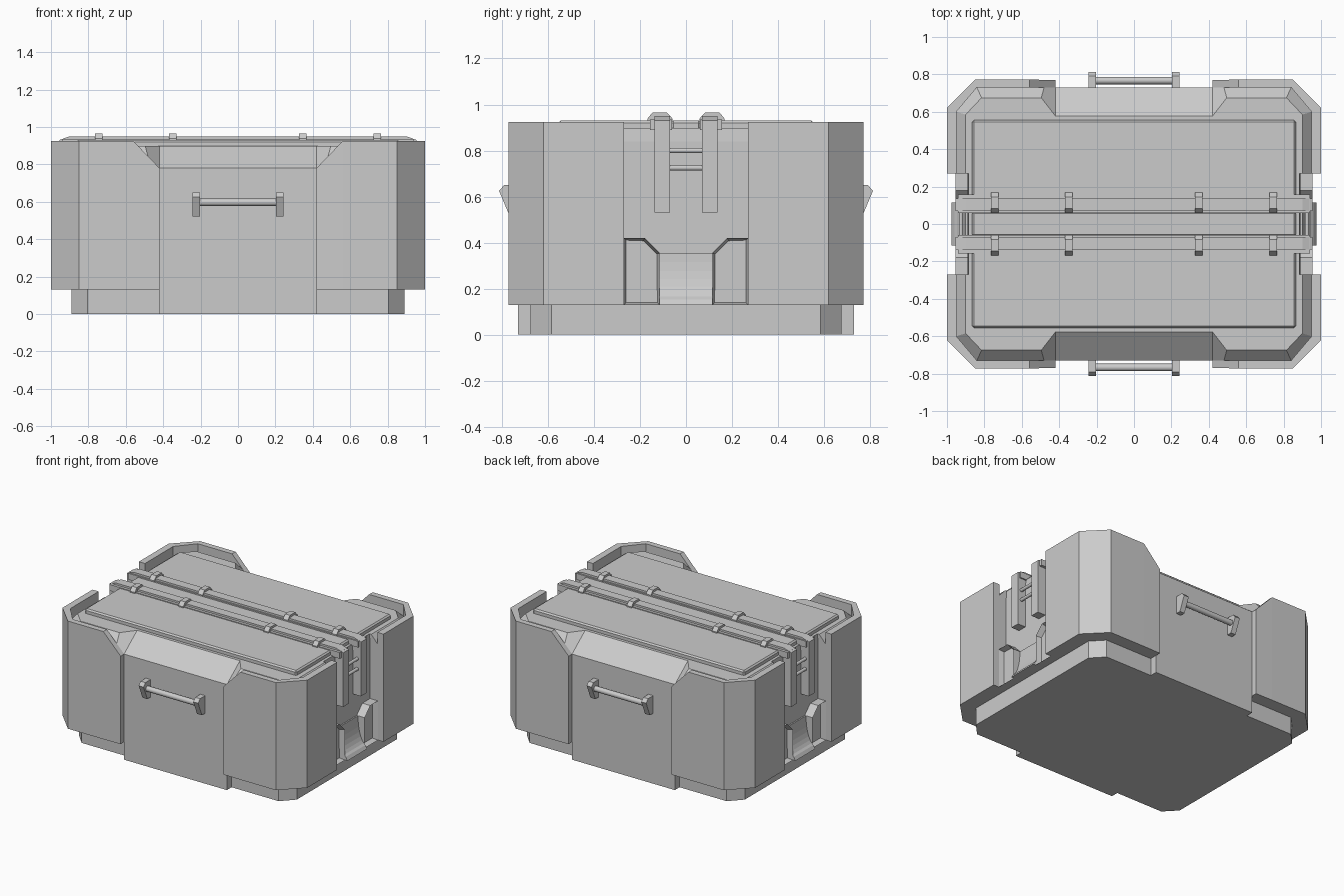
import bpy, bmesh, math
from mathutils import Vector

if "Cube" in bpy.data.objects:
    bpy.data.objects.remove(bpy.data.objects["Cube"])


def loft(name, rings, inset=None, closed=True):
    """Solid skinned through equal-length rings of 3D points, capped at both ends."""
    bm = bmesh.new()
    vs = [[bm.verts.new(p) for p in r] for r in rings]
    n = len(rings[0])
    for a, b in zip(vs, vs[1:]):
        for i in range(n):
            j = (i + 1) % n
            bm.faces.new((a[i], a[j], b[j], b[i]))
    bm.faces.new(vs[0][::-1])
    end = bm.faces.new(vs[-1])
    bmesh.ops.recalc_face_normals(bm, faces=bm.faces)
    if inset:
        bmesh.ops.inset_region(bm, faces=[end], thickness=inset[0], depth=0)
        bmesh.ops.translate(bm, verts=end.verts, vec=inset[1])
    me = bpy.data.meshes.new(name)
    bm.to_mesh(me)
    bm.free()
    ob = bpy.data.objects.new(name, me)
    bpy.context.collection.objects.link(ob)
    return ob


def prism(name, pts, axis, a, b, inset=None):
    """Extrude a 2D outline along an axis from a to b."""
    put = {'x': lambda p, t: (t, p[0], p[1]),
           'y': lambda p, t: (p[0], t, p[1]),
           'z': lambda p, t: (p[0], p[1], t)}[axis]
    return loft(name, [[put(p, t) for p in pts] for t in (a, b)], inset)


def box(name, x0, x1, y0, y1, z0, z1):
    return prism(name, [(x0, y0), (x1, y0), (x1, y1), (x0, y1)], 'z', z0, z1)


def four(q):
    """Mirror a quarter outline (+x, +y, from x side to y side) to all quadrants."""
    m = [(-x, y) for x, y in q][::-1]
    return q + m + [(-x, -y) for x, y in q] + [(x, -y) for x, y in m[::-1] and q][::-1]


def bevel(ob, w):
    m = ob.modifiers.new('bevel', 'BEVEL')
    m.width, m.segments = w, 1


S = (1, -1)

# Base plinth and its proud centre block
prism('base', four([(.89, .585), (.805, .675)]), 'z', 0, .13)
box('base_centre', -.42, .42, -.73, .73, 0, .13)

# Main body with recessed ends and a chamfered rim
wide = four([(.89, .27), (.95, .27), (.95, .6), (.84, .73)])
top = four([(.885, .27), (.90, .27), (.90, .585), (.815, .675)])
body = loft('body', [[(x, y, z) for x, y in o]
                     for o, z in ((wide, .13), (wide, .84), (top, .897))])

# Sloped scoops cut from front and back top edges
for s in S:
    cut = loft('scoop_cutter', [[(k * .42, s * .547, .92), (k * .42, s * .76, .757),
                                 (k * .585, s * .76, .92)] for k in S])
    cut.hide_render = True
    cut.hide_viewport = True
    m = body.modifiers.new('scoop', 'BOOLEAN')
    m.operation, m.object, m.solver = 'DIFFERENCE', cut, 'EXACT'

# Corner guards: angled walls standing above the body
outer = [(1, .27), (1, .62), (.85, .772), (.56, .772), (.42, .77)]
inner = [(.95, .27), (.95, .6), (.84, .73), (.56, .73), (.42, .73)]
for sx in S:
    for sy in S:
        rings = []
        for i, (o, n) in enumerate(zip(outer, inner)):
            zt = .78 if i == 4 else .925
            rings.append([(sx * o[0], sy * o[1], .13), (sx * o[0], sy * o[1], zt),
                          (sx * n[0], sy * n[1], zt), (sx * n[0], sy * n[1], .13)])
        loft('corner_guard', rings)

# Lid panels
for s in S:
    bevel(box('lid_panel', -.865, .865, *sorted((s * .07, s * .555)), .88, .93), .01)
bevel(box('lid_middle', -.865, .865, -.065, .065, .88, .93), .01)

# Straps over the lid and down both ends, with rails and clamps
half = [(.955, .53), (.955, .93), (.90, .95)]
ins = [(.885, .88), (.885, .53)]
strap = ([(-x, z) for x, z in half] + [(x, z) for x, z in half[::-1]]
         + ins[::-1] + [(-x, z) for x, z in ins])
for s in S:
    prism('strap', strap, 'y', s * .07, s * .137)
    box('strap_rail', -.94, .94, *sorted((s * .06, s * .157)), .89, .936)
    for x in (-.745, -.35, .347, .745):
        prism('strap_clamp', [(s * y, z) for y, z in
                              ((.058, .90), (.058, .938), (.083, .966), (.145, .966),
                               (.168, .938), (.168, .90))], 'x', x - .02, x + .02)


def bar(name, p, q, r, sides):
    """Round bar between two points."""
    p, q = Vector(p), Vector(q)
    d = (q - p).normalized()
    u = d.orthogonal().normalized()
    v = d.cross(u)
    rings = [[c + r * (math.cos(2 * math.pi * i / sides) * u
                       + math.sin(2 * math.pi * i / sides) * v)
              for i in range(sides)] for c in (p, q)]
    ob = loft(name, rings)
    for f in ob.data.polygons:
        f.use_smooth = len(f.vertices) == 4
    for e in ob.data.edges:
        a, b = (ob.data.vertices[i].co for i in e.vertices)
        e.use_edge_sharp = abs((b - a).normalized().dot(d)) < .5


# End details: rungs, framed brackets and curved chute
chute = [(.88, .13), (.975, .13)]
for i in range(1, 9):
    t = math.radians(90 * i / 8)
    chute.append((.975 - .075 * math.sin(t), .355 - .205 * math.cos(t)))
chute.append((.88, .355))
for sx in S:
    for z in (.80, .725):
        bar('latch_rung', (sx * .925, -.072, z), (sx * .925, .072, z), .012, 12)
    for sy in S:
        prism('end_bracket', [(sy * y, z) for y, z in
                              ((.27, .13), (.27, .42), (.18, .42), (.115, .355), (.115, .13))],
              'x', sx * .885, sx * .955, (.013, (-sx * .04, 0, 0)))
    prism('end_chute', [(sx * x, z) for x, z in chute], 'y', -.115, .115)

# Front and back handles
for s in S:
    for k in S:
        prism('handle_mount', [(s * y, z) for y, z in
                               ((.725, .52), (.768, .52), (.812, .625), (.79, .65), (.725, .65))],
              'x', k * .203, k * .243)
    bar('handle_bar', (-.22, s * .767, .597), (.22, s * .767, .597), .02, 16)
